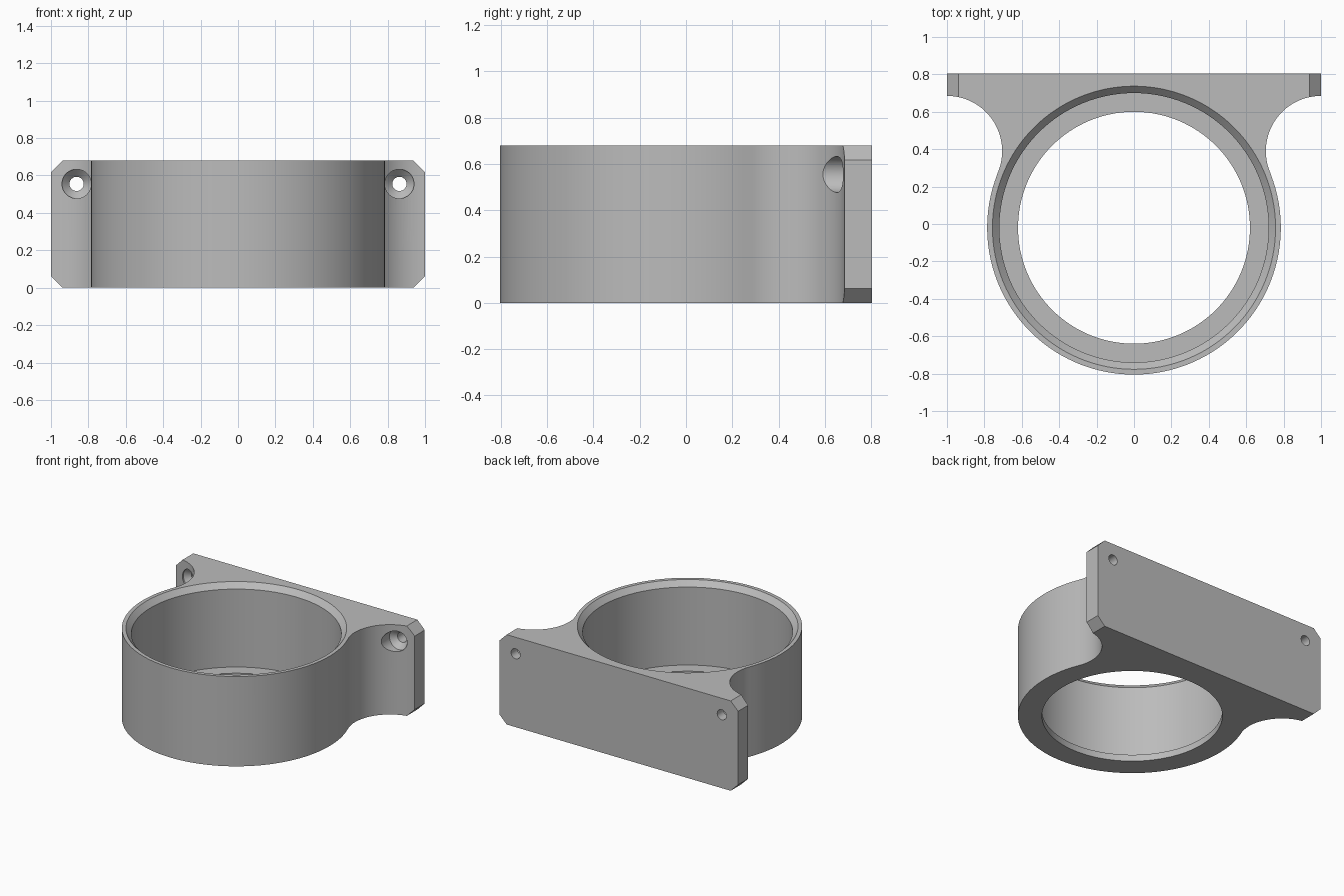
import bpy, bmesh, math
from mathutils import Matrix, Vector

if "Cube" in bpy.data.objects:
    bpy.data.objects.remove(bpy.data.objects["Cube"])

H = 0.68            # height
CY = -0.02          # ring centre in y
R = 0.785           # ring outer radius
FR = 0.295          # concave fillet radius
FC = (1.0, 0.39)    # fillet centre
BACK = 0.805        # mounting face

grey = bpy.data.materials.new("grey")
grey.diffuse_color = (0.5, 0.5, 0.5, 1)
grey.use_nodes = True
grey.node_tree.nodes["Principled BSDF"].inputs["Base Color"].default_value = grey.diffuse_color


def make_object(name, bm):
    bmesh.ops.recalc_face_normals(bm, faces=bm.faces)
    mesh = bpy.data.meshes.new(name)
    bm.to_mesh(mesh)
    bm.free()
    mesh.materials.append(grey)
    obj = bpy.data.objects.new(name, mesh)
    bpy.context.collection.objects.link(obj)
    return obj


def prism(name, points, offset):
    """Extrude a closed 3D outline along an offset."""
    bm = bmesh.new()
    face = bm.faces.new([bm.verts.new(p) for p in points])
    ext = bmesh.ops.extrude_face_region(bm, geom=[face])
    verts = [v for v in ext["geom"] if isinstance(v, bmesh.types.BMVert)]
    bmesh.ops.translate(bm, verts=verts, vec=offset)
    return make_object(name, bm)


def lathe(name, profile, matrix, segs):
    """Solid of revolution from (radius, height) pairs."""
    bm = bmesh.new()
    rings = [[bm.verts.new(matrix @ Vector((r * math.cos(2 * math.pi * i / segs),
                                            r * math.sin(2 * math.pi * i / segs), h)))
              for i in range(segs)] for r, h in profile]
    for a, b in zip(rings, rings[1:]):
        for i in range(segs):
            j = (i + 1) % segs
            bm.faces.new((a[i], a[j], b[j], b[i]))
    bm.faces.new(rings[0])
    bm.faces.new(rings[-1])
    return make_object(name, bm)


def boolean(obj, cutter, operation):
    mod = obj.modifiers.new(cutter.name, "BOOLEAN")
    mod.operation = operation
    mod.solver = "EXACT"
    mod.object = cutter
    cutter.hide_render = True
    cutter.hide_viewport = True


# Outline: right half from the back corner, round the fillet, round the ring front
touch = math.atan2(FC[1] - CY, FC[0])
right = [(1.0, BACK)]
for i in range(33):
    a = math.pi / 2 + (math.pi / 2 + touch) * i / 32
    right.append((FC[0] + FR * math.cos(a), FC[1] + FR * math.sin(a)))
for i in range(1, 65):
    a = touch - (touch + math.pi / 2) * i / 64
    right.append((R * math.cos(a), CY + R * math.sin(a)))
left = [(-x, y) for x, y in reversed(right[:-1])]
body = prism("clamp_body", [(x, y, 0) for x, y in right + left], (0, 0, H))

# Clipped corners of the mounting plate
c = 0.062
octagon = [(-1 + c, 0), (1 - c, 0), (1, c), (1, H - c),
           (1 - c, H), (-1 + c, H), (-1, H - c), (-1, c)]
envelope = prism("corner_envelope", [(x, -1, z) for x, z in octagon], (0, 2, 0))
boolean(body, envelope, "INTERSECT")

# Bore with a bottom lip and a chamfered top rim
bore = lathe("bore_cutter",
             [(0.62, -0.1), (0.62, 0.05), (0.72, 0.05), (0.72, H - 0.04),
              (0.757, H), (0.757, H + 0.1)],
             Matrix.Translation((0, CY, 0)), 128)
boolean(body, bore, "DIFFERENCE")

# Countersunk screw holes, running along +y
for side, x in (("left", -0.863), ("right", 0.863)):
    to_y = Matrix.Translation((x, 0, 0.555)) @ Matrix.Rotation(-math.pi / 2, 4, "X")
    hole = lathe(side + "_screw_cutter",
                 [(0.078, 0.45), (0.078, 0.69), (0.038, 0.73), (0.038, 0.9)], to_y, 48)
    boolean(body, hole, "DIFFERENCE")

# Apply the cuts, then smooth the curved walls
result = bpy.data.meshes.new_from_object(
    body.evaluated_get(bpy.context.evaluated_depsgraph_get()))
body.modifiers.clear()
body.data = result
for obj in list(bpy.data.objects):
    if obj is not body and obj.hide_render:
        bpy.data.objects.remove(obj)
bpy.context.view_layer.objects.active = body
body.select_set(True)
bpy.ops.object.shade_smooth_by_angle(angle=math.radians(30))
